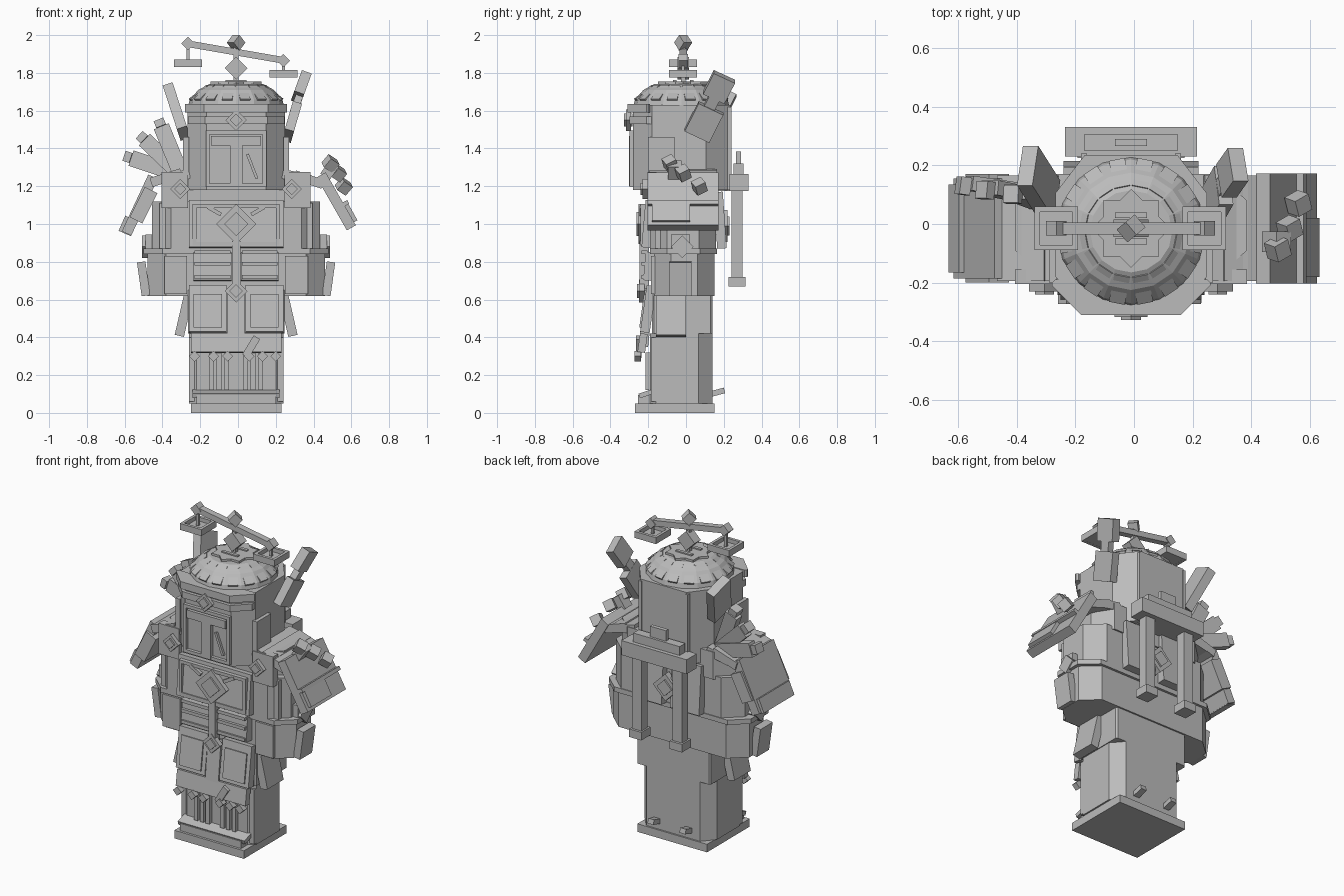
import bpy
import bmesh
from math import radians, atan2, hypot, pi, sin, cos
from mathutils import Matrix, Vector, Euler

if "Cube" in bpy.data.objects:
    bpy.data.objects.remove(bpy.data.objects["Cube"], do_unlink=True)

MID = -0.01    # body axis in x
DEEP = -0.015  # body axis in y

stone = bpy.data.materials.new("grey_stone")
stone.use_nodes = True
stone.diffuse_color = (0.5, 0.5, 0.5, 1)
stone.node_tree.nodes["Principled BSDF"].inputs["Base Color"].default_value = stone.diffuse_color


def finish(name, bm):
    bmesh.ops.recalc_face_normals(bm, faces=bm.faces)
    mesh = bpy.data.meshes.new(name)
    bm.to_mesh(mesh)
    bm.free()
    mesh.materials.append(stone)
    part = bpy.data.objects.new(name, mesh)
    bpy.context.scene.collection.objects.link(part)
    return part


def box(name, centre, size, turn=(0, 0, 0)):
    """Box with a size and a turn in degrees."""
    bm = bmesh.new()
    rotation = Euler([radians(angle) for angle in turn]).to_matrix().to_4x4()
    placing = Matrix.Translation(centre) @ rotation @ Matrix.Diagonal((*size, 1))
    bmesh.ops.create_cube(bm, size=1, matrix=placing)
    return finish(name, bm)


def pair(name, centre, size, turn=(0, 0, 0)):
    """The same box on both sides of the body."""
    for side, label in ((1, "left_"), (-1, "right_")):
        x, y, z = centre
        box(label + name, (MID + side * x, y, z), size, (turn[0], side * turn[1], side * turn[2]))


def bar(name, start, end, y, width, depth, lean=0):
    """Box running between two x, z points."""
    dx, dz = end[0] - start[0], end[1] - start[1]
    centre = ((start[0] + end[0]) / 2, y, (start[1] + end[1]) / 2)
    return box(name, centre, (width, depth, hypot(dx, dz)), (lean, atan2(dx, dz) * 180 / pi, 0))


def gem(name, centre, side, depth):
    """Diamond plate with a smaller raised diamond on its face."""
    x, y, z = centre
    box(name, centre, (side, depth, side), (0, 45, 0))
    box(name + "_inset", centre, (side * 0.6, depth + 0.02, side * 0.6), (0, 45, 0))


def prism(name, half, front, back, low, high, front_cut, back_cut):
    """Upright block with bevelled corners."""
    bm = bmesh.new()
    outline = []
    for y, cut, inward in ((front, front_cut, 1), (back, back_cut, -1)):
        corners = [(-half, y + inward * cut[1]), (cut[0] - half, y),
                   (half - cut[0], y), (half, y + inward * cut[1])]
        outline += corners if inward == 1 else corners[::-1]
    face = bm.faces.new([bm.verts.new((MID + x, y, low)) for x, y in outline])
    top = bmesh.ops.extrude_face_region(bm, geom=[face])["geom"]
    moved = [item for item in top if isinstance(item, bmesh.types.BMVert)]
    bmesh.ops.translate(bm, verts=moved, vec=(0, 0, high - low))
    return finish(name, bm)


def frame(name, centre, width, height, depth, rim):
    """Four raised rails around a front panel."""
    x, y, z = centre
    for side in (-1, 1):
        box(name + "_post", (x + side * (width - rim) / 2, y, z), (rim, depth, height))
        box(name + "_rail", (x, y, z + side * (height - rim) / 2), (width, depth, rim))


# Plinth and stacked body blocks
box("plinth", (MID, -0.06, 0.025), (0.48, 0.42, 0.05))
small, broad, tiny = (0.065, 0.075), (0.1, 0.09), (0.01, 0.01)
prism("lower_body", 0.25, -0.19, 0.14, 0.05, 0.42, (0.04, 0.03), small)
prism("thigh_block", 0.255, -0.18, 0.14, 0.42, 0.65, tiny, tiny)
prism("waist", 0.47, -0.17, 0.15, 0.62, 0.85, broad, broad)
prism("waist_rim", 0.49, -0.19, 0.165, 0.84, 0.87, broad, broad)
prism("torso", 0.445, -0.19, 0.16, 0.87, 1.12, broad, broad)
prism("shoulders", 0.395, -0.18, 0.17, 1.1, 1.27, broad, broad)
prism("head", 0.258, -0.28, 0.235, 1.18, 1.63, (0.1, 0.1), (0.1, 0.13))

# Feet and ledge at the front of the plinth
box("toe_ledge", (MID, -0.2, 0.105), (0.46, 0.1, 0.025), (18, 0, 0))
box("toe_block", (MID, -0.21, 0.07), (0.42, 0.09, 0.05))
pair("heel_peg", (0.11, 0.17, 0.11), (0.04, 0.07, 0.03), (15, 0, 0))
for offset in (0.05, 0.09, 0.13):
    pair("shin_shaft", (offset, -0.195, 0.22), (0.025, 0.04, 0.2))
pair("shin_edge", (0.235, -0.16, 0.23), (0.03, 0.05, 0.34))

# Apron, fringe and side flaps
pair("apron_panel", (0.15, -0.2, 0.55), (0.2, 0.05, 0.25), (-8, 0, 0))
pair("apron_inset", (0.15, -0.225, 0.54), (0.15, 0.02, 0.18), (-8, 0, 0))
box("apron_centre", (MID, -0.21, 0.5), (0.09, 0.05, 0.3), (-6, 0, 0))
box("apron_hem", (MID, -0.23, 0.37), (0.48, 0.04, 0.1), (-8, 0, 0))
bar("hem_tear", (0.04, 0.3), (0.1, 0.4), -0.25, 0.04, 0.03)
for x in (-0.23, -0.13, -0.055, 0.06, 0.13, 0.2):
    box("fringe_bead", (x, -0.255, 0.3), (0.04, 0.035, 0.04), (0, 45, 0))
pair("side_flap", (0.275, -0.08, 0.52), (0.05, 0.16, 0.23), (0, -13, 0))
pair("hip_plate", (0.49, -0.03, 0.71), (0.045, 0.12, 0.18), (0, 8, 0))
pair("hip_step", (0.455, -0.03, 0.9), (0.05, 0.1, 0.09))
pair("waist_front_plate", (0.32, -0.175, 0.73), (0.12, 0.02, 0.2))
pair("side_diamond", (0.47, -0.02, 0.88), (0.055, 0.085, 0.085), (45, 0, 0))

# Belly panels, strap and buckle
pair("belly_panel", (0.125, -0.19, 0.775), (0.2, 0.06, 0.15), (-5, 0, 0))
for level in (0.72, 0.79, 0.85):
    pair("belly_band", (0.125, -0.22, level), (0.19, 0.03, 0.02))
box("belly_strap", (MID, -0.22, 0.78), (0.045, 0.05, 0.26))
gem("buckle", (MID, -0.235, 0.645), 0.085, 0.03)

# Chest plate with a large diamond
box("chest_plate", (MID, -0.2, 1), (0.5, 0.05, 0.25), (-5, 0, 0))
frame("chest_frame", (MID, -0.225, 0.995), 0.46, 0.22, 0.03, 0.02)
gem("chest_gem", (MID, -0.235, 1), 0.15, 0.035)
for side in (-1, 1):
    bar("chest_ray", (MID + side * 0.08, 1.05), (MID + side * 0.15, 1.09), -0.235, 0.02, 0.02)
    gem("collar_gem", (MID + side * 0.295, -0.215, 1.185), 0.075, 0.03)
pair("collar_plate", (0.325, -0.18, 1.18), (0.14, 0.05, 0.19))
pair("shoulder_pad", (0.32, DEEP, 1.25), (0.15, 0.36, 0.05), (0, 12, 0))
pair("torso_edge_post", (0.39, -0.14, 0.99), (0.03, 0.05, 0.24))

# Face with visor, cheek rails and brow bands
frame("face_frame", (MID, -0.285, 1.345), 0.32, 0.3, 0.03, 0.02)
box("visor_slot", (MID, -0.29, 1.44), (0.265, 0.025, 0.05))
box("nose_bar", (MID, -0.29, 1.31), (0.065, 0.025, 0.22))
bar("face_scar", (0.1, 1.24), (0.05, 1.37), -0.285, 0.015, 0.02)
prism("lower_brow", 0.255, -0.3, -0.16, 1.53, 1.57, (0.09, 0.09), tiny)
prism("upper_brow", 0.27, -0.31, -0.19, 1.59, 1.635, (0.1, 0.1), tiny)
gem("brow_gem", (MID, -0.305, 1.55), 0.08, 0.025)
pair("temple_plate", (0.265, -0.13, 1.36), (0.03, 0.14, 0.2))
pair("nape_rail", (0.16, 0.23, 1.4), (0.02, 0.02, 0.44))

# Pleated dome with wide low ribs, and star cap
dome = bmesh.new()
rings = []
for radius, z in ((0.255, 1.62), (0.245, 1.66), (0.2, 1.71), (0.14, 1.742)):
    rings.append([dome.verts.new((MID + radius * cos(step * pi / 8), radius * sin(step * pi / 8) - 0.025, z))
                  for step in range(16)])
for lower, upper in zip(rings, rings[1:]):
    for step in range(16):
        following = (step + 1) % 16
        dome.faces.new((lower[step], lower[following], upper[following], upper[step]))
dome.faces.new(rings[0])
dome.faces.new(rings[-1])
finish("dome", dome)
for step in range(16):
    angle = (step + 0.5) * pi / 8
    spot = (MID + 0.195 * cos(angle), 0.195 * sin(angle) - 0.025, 1.69)
    box("dome_rib", spot, (0.12, 0.055, 0.025), (0, 38, angle * 180 / pi))
for turn in (0, 45):
    box("star_cap", (MID, DEEP, 1.745), (0.19, 0.19, 0.02), (0, 0, turn))

# Balance scale on top
box("scale_post", (MID, DEEP, 1.85), (0.025, 0.025, 0.2))
box("scale_base_gem", (MID, DEEP, 1.825), (0.085, 0.06, 0.085), (0, 45, 0))
box("scale_finial", (MID, DEEP, 1.96), (0.057, 0.057, 0.057), (0, 45, 40))
for y in (-0.06, 0.03):
    box("scale_foot", (MID, y, 1.755), (0.11, 0.02, 0.015))
bar("scale_beam", (-0.27, 1.955), (0.25, 1.865), DEEP, 0.035, 0.04)
for x, hook, pan in ((-0.265, 1.955, 1.85), (0.24, 1.865, 1.795)):
    box("beam_end", (x, DEEP, hook), (0.05, 0.05, 0.05), (0, 45, 0))
    box("pan_hanger", (x, DEEP, (hook + pan) / 2), (0.015, 0.015, hook - pan))
    box("pan_floor", (x, DEEP, pan - 0.012), (0.14, 0.14, 0.015))
    for side in (-1, 1):
        box("pan_wall", (x + side * 0.065, DEEP, pan), (0.018, 0.148, 0.04))
        box("pan_wall", (x, DEEP + side * 0.065, pan), (0.148, 0.018, 0.04))

# Left arm with knuckles and a broken raised staff
bar("left_forearm", (0.44, 1.26), (0.6, 0.98), DEEP, 0.055, 0.375)
bar("left_upper_arm", (0.3, 1.26), (0.45, 1.21), DEEP, 0.05, 0.36)
bar("left_cuff_band", (0.545, 1.11), (0.555, 1.09), DEEP, 0.075, 0.375)
bar("left_wrist_plate", (0.565, 1.1), (0.615, 1.01), -0.08, 0.04, 0.2)
bar("left_hand", (0.46, 1.25), (0.51, 1.32), -0.06, 0.06, 0.07)
for x, y, z in ((0.56, 0.07, 1.2), (0.53, DEEP, 1.27), (0.49, -0.085, 1.32)):
    box("left_knuckle", (x, y, z), (0.06, 0.06, 0.06), (30, 30, 30))
box("staff_lower", (0.285, 0.095, 1.54), (0.05, 0.145, 0.17), (-26, 16, 0))
box("staff_joint", (0.315, 0.14, 1.65), (0.04, 0.06, 0.1), (-26, 20, 0))
box("staff_upper", (0.335, 0.175, 1.725), (0.055, 0.125, 0.13), (-26, 20, 0))

# Right arm with layered plates and a fan of blades
bar("right_forearm", (-0.45, 1.25), (-0.59, 0.95), DEEP, 0.055, 0.34)
bar("right_upper_arm", (-0.3, 1.27), (-0.46, 1.22), DEEP, 0.05, 0.36)
bar("right_cuff", (-0.46, 1.18), (-0.54, 1.02), DEEP, 0.075, 0.37)
bar("right_cuff_band", (-0.565, 1.03), (-0.6, 0.95), DEEP, 0.07, 0.3)
box("raised_plate", (-0.325, 0.14, 1.595), (0.055, 0.15, 0.27), (-26, -18, 0))
hub = (-0.3, 1.26)
for number, tip in enumerate(((-0.42, 1.55), (-0.52, 1.47), (-0.6, 1.36))):
    y = 0.09 + number * 0.015
    inner = Vector(hub).lerp(Vector(tip), 0.88)
    bar("fan_blade", hub, inner, y, 0.085, 0.05, -8)
    bar("fan_tip", inner, tip, y + 0.01, 0.055, 0.06, -8)

# Back yoke with legs and a back diamond
box("yoke", (MID, 0.28, 1.22), (0.45, 0.1, 0.09))
box("yoke_top", (MID, 0.278, 1.29), (0.32, 0.055, 0.06))
box("yoke_knob", (MID, 0.278, 1.35), (0.11, 0.025, 0.07))
pair("yoke_leg", (0.14, 0.27, 0.94), (0.065, 0.06, 0.48))
pair("yoke_foot", (0.14, 0.27, 0.695), (0.085, 0.09, 0.05))
pair("back_panel", (0.13, 0.18, 1.02), (0.2, 0.05, 0.3), (4, 0, 0))
box("back_bracket", (MID, 0.2, 1.2), (0.3, 0.1, 0.05))
gem("back_gem", (MID, 0.2, 0.99), 0.12, 0.04)
